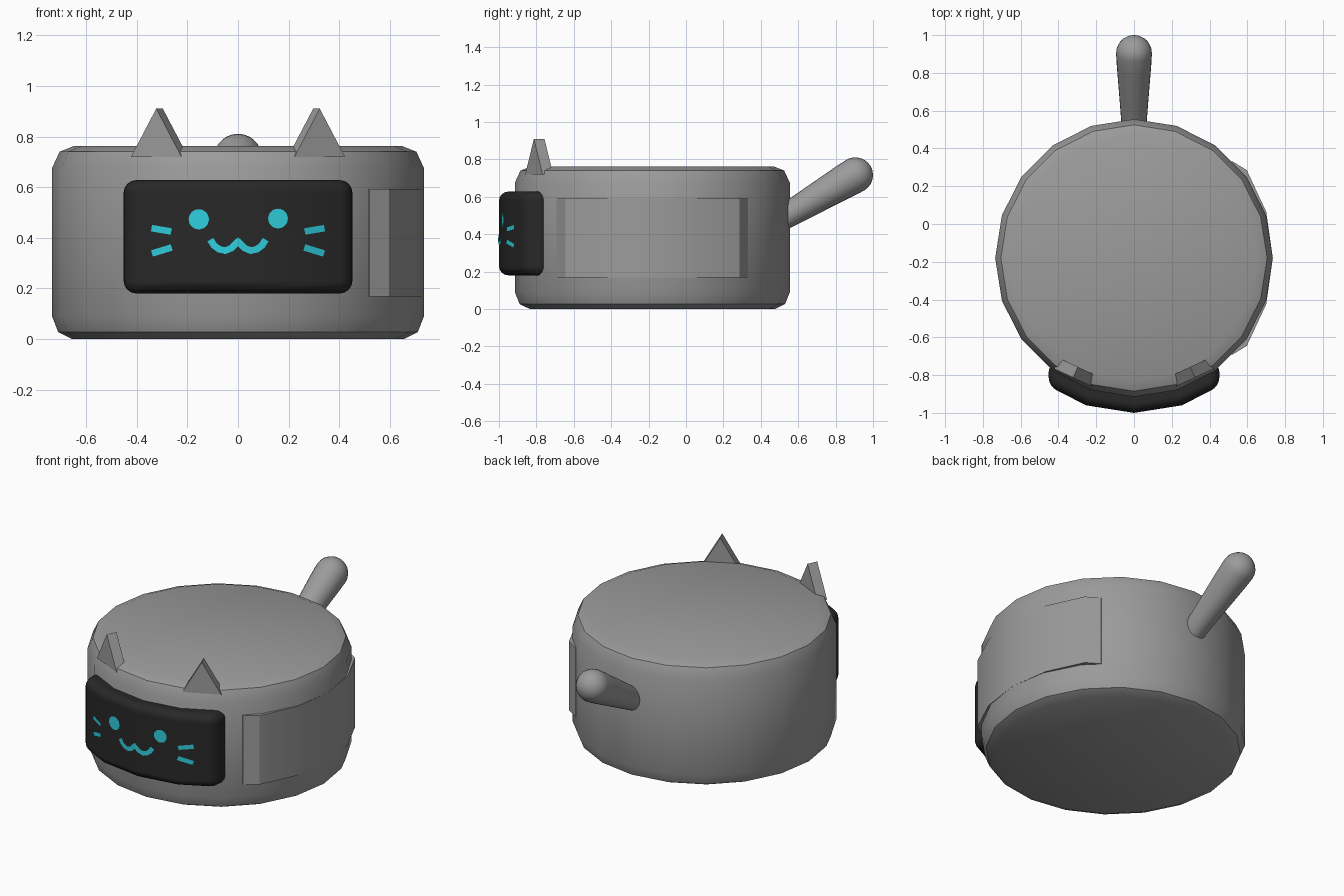
import bpy, bmesh, math
from mathutils import Vector, Matrix

if "Cube" in bpy.data.objects:
    bpy.data.objects.remove(bpy.data.objects["Cube"])

CY = -0.18          # body centre in y
SIDES = 20


def material(name, rgb):
    m = bpy.data.materials.new(name)
    m.diffuse_color = (*rgb, 1)
    m.use_nodes = True
    m.node_tree.nodes["Principled BSDF"].inputs["Base Color"].default_value = m.diffuse_color
    return m


GREY = material("body grey", (0.33, 0.33, 0.33))
DARK = material("screen black", (0.021, 0.021, 0.021))
CYAN = material("face cyan", (0.028, 0.62, 0.73))


def finish(bm, name, mat, sharp=30, recalc=True):
    if recalc:
        bmesh.ops.recalc_face_normals(bm, faces=bm.faces)
    me = bpy.data.meshes.new(name)
    bm.to_mesh(me)
    bm.free()
    me.materials.append(mat)
    me.polygons.foreach_set("use_smooth", [True] * len(me.polygons))
    if sharp:
        me.set_sharp_from_angle(angle=math.radians(sharp))
    ob = bpy.data.objects.new(name, me)
    bpy.context.collection.objects.link(ob)
    return ob


def lathe(name, profile, n, matrix, mat):
    """Turn (radius, height) pairs around z, with flat ends."""
    bm = bmesh.new()
    rings = [[bm.verts.new(matrix @ Vector((r * math.cos(2 * math.pi * i / n),
                                            r * math.sin(2 * math.pi * i / n), z)))
              for i in range(n)] for r, z in profile]
    for a, b in zip(rings, rings[1:]):
        for i in range(n):
            j = (i + 1) % n
            bm.faces.new((a[i], a[j], b[j], b[i]))
    bm.faces.new(rings[0])
    bm.faces.new(rings[-1])
    return finish(bm, name, mat)


def prism(name, outline, lo, hi, matrix, mat, sharp=30):
    """Extrude an xy outline from z=lo to z=hi."""
    bm = bmesh.new()
    a = [bm.verts.new(matrix @ Vector((x, y, lo))) for x, y in outline]
    b = [bm.verts.new(matrix @ Vector((x, y, hi))) for x, y in outline]
    n = len(outline)
    for i in range(n):
        j = (i + 1) % n
        bm.faces.new((a[i], a[j], b[j], b[i]))
    bm.faces.new(a)
    bm.faces.new(b)
    return finish(bm, name, mat, sharp)


# Round body with chamfered rims
at_body = Matrix.Translation((0, CY, 0))
lathe("body", [(0.655, 0), (0.71, 0.027), (0.735, 0.09),
               (0.735, 0.675), (0.705, 0.74), (0.65, 0.762)], SIDES, at_body, GREY)

# Slightly raised cover on the right side
half = [(0.735, 0), (0.70, 0.245), (0.597, 0.465), (0.52, 0.512), (0.4, 0.5)]
outline = half + [(x, -y) for x, y in reversed(half[1:])]
prism("side_cover", outline, 0.168, 0.592, at_body, GREY)

# Curved screen following the body sides
R = 0.82
KX, KY = R * math.sin(math.radians(18)), CY - R * math.cos(math.radians(18))
EX, EY = R * math.sin(math.radians(36)), CY - R * math.cos(math.radians(36))


def screen_y(x):
    x = abs(x)
    if x < KX:
        return CY - R + (KY - CY + R) * x / KX
    return KY + (EY - KY) * (x - KX) / (EX - KX)


W = 0.452
outline = [(x, screen_y(x)) for x in (-W, -KX, 0, KX, W)] + [(W, -0.735), (-W, -0.735)]
screen = prism("screen", outline, 0.18, 0.628, Matrix(), DARK, sharp=None)
bev = screen.modifiers.new("rounded", 'BEVEL')
bev.width = 0.05
bev.segments = 4
bev.limit_method = 'ANGLE'
bev.angle_limit = math.radians(40)
bev.harden_normals = True


# Face details as thin plates on the screen
def plate(name, polys):
    bm = bmesh.new()
    for poly in polys:
        f = bm.faces.new([bm.verts.new((x, screen_y(x) - 0.005, z)) for x, z in poly])
        f.normal_update()
        if f.normal.y > 0:
            f.normal_flip()
    bmesh.ops.remove_doubles(bm, verts=bm.verts, dist=0.0005)
    return finish(bm, name, CYAN, recalc=False)


def disc(x, z, r, n=24):
    return [(x + r * math.cos(2 * math.pi * i / n), z + r * math.sin(2 * math.pi * i / n))
            for i in range(n)]


def ribbon(points, w):
    """Quads of width w along a path in the xz plane."""
    p = [Vector(q) for q in points]
    left, right = [], []
    for i, q in enumerate(p):
        d = (p[min(i + 1, len(p) - 1)] - p[max(i - 1, 0)]).normalized()
        s = Vector((-d.y, d.x)) * w / 2
        left.append(q + s)
        right.append(q - s)
    return [(left[i], left[i + 1], right[i + 1], right[i]) for i in range(len(p) - 1)]


plate("left_eye", [disc(-0.155, 0.473, 0.04)])
plate("right_eye", [disc(0.158, 0.476, 0.039)])
lip = [(0, 0.389), (0.01, 0.376), (0.025, 0.36), (0.05, 0.349),
       (0.075, 0.355), (0.095, 0.37), (0.109, 0.393)]
plate("mouth", ribbon([(-x, z) for x, z in reversed(lip[1:])] + lip, 0.027))
for side, s in (("left", -1), ("right", 1)):
    plate(side + "_whiskers",
          ribbon([(s * 0.264, 0.424), (s * 0.275, 0.427), (s * 0.342, 0.438)], 0.026)
          + ribbon([(s * 0.262, 0.362), (s * 0.275, 0.358), (s * 0.34, 0.338)], 0.026))

# Pointed ears: triangles extruded front to back, turned along the rim
for side, s in (("left", -1), ("right", 1)):
    m = (Matrix.Translation((s * 0.31, -0.785, 0)) @ Matrix.Rotation(math.radians(s * 25), 4, 'Z')
         @ Matrix.Rotation(math.radians(90), 4, 'X'))
    prism(side + "_ear", [(-0.11, 0.72), (0.11, 0.72), (0, 0.91)], -0.031, 0.031, m, GREY)

# Tapered tail handle with a rounded tip
start, end = Vector((0, 0.45, 0.447)), Vector((0, 0.905, 0.716))
axis = end - start
L = axis.length
prof = [(0.06, 0), (0.078, L * 0.5), (0.091, L * 0.85)]
prof += [(0.095 * math.cos(math.radians(t)), L + 0.095 * math.sin(math.radians(t)))
         for t in (0, 15, 30, 45, 60, 75, 87)]
tilt = axis.to_track_quat('Z', 'Y').to_matrix().to_4x4()
lathe("tail_handle", prof, 24, Matrix.Translation(start) @ tilt, GREY)
